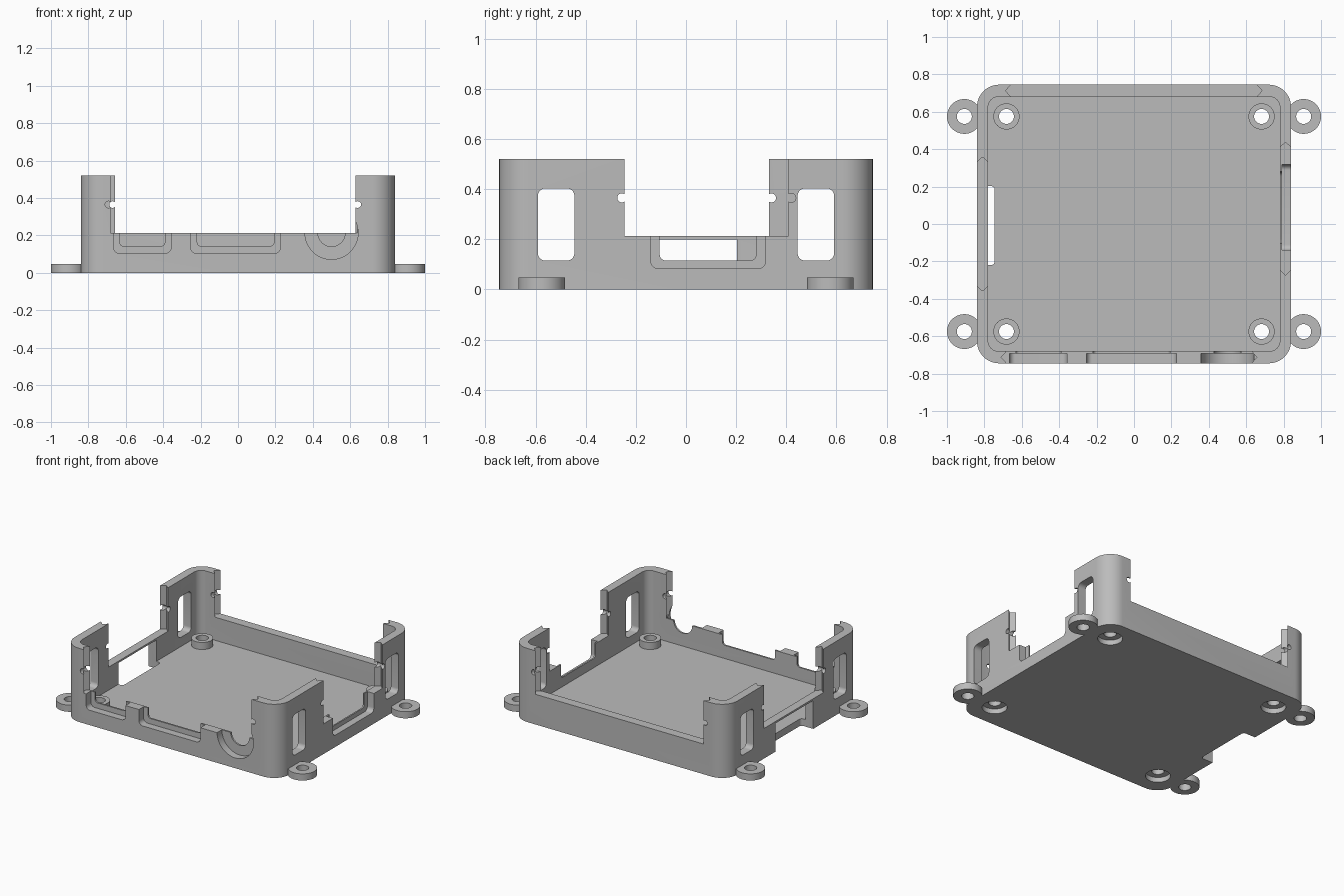
import bpy, bmesh, math

cube = bpy.data.objects.get("Cube")
if cube:
    bpy.data.objects.remove(cube, do_unlink=True)

grey = bpy.data.materials.new("plain_grey")
grey.use_nodes = True
grey.diffuse_color = (0.5, 0.5, 0.5, 1)
grey.node_tree.nodes["Principled BSDF"].inputs["Base Color"].default_value = (0.5, 0.5, 0.5, 1)

OX, OY, IX, IY = 0.84, 0.745, 0.78, 0.68      # outer and inner half sizes
TOP, RIM, FLOOR = 0.52, 0.213, 0.05
HOLE_X, LUG_X, HOLE_Y = 0.682, 0.907, 0.575


def rounded(u0, u1, v0, v1, r, n=8):
    """Rounded rectangle outline."""
    pts = []
    corners = [(u1 - r, v1 - r), (u0 + r, v1 - r), (u0 + r, v0 + r), (u1 - r, v0 + r)]
    for q, (cu, cv) in enumerate(corners):
        for i in range(n + 1):
            a = (q + i / n) * math.pi / 2
            pts.append((cu + r * math.cos(a), cv + r * math.sin(a)))
    return pts


def circle(u, v, r, n=40):
    return [(u + r * math.cos(2 * math.pi * i / n), v + r * math.sin(2 * math.pi * i / n))
            for i in range(n)]


def prism(name, pts, axis, lo, hi):
    """Extrude an outline along an axis."""
    place = {"x": lambda u, v, t: (t, u, v),
             "y": lambda u, v, t: (u, t, v),
             "z": lambda u, v, t: (u, v, t)}[axis]
    bm = bmesh.new()
    a = [bm.verts.new(place(u, v, lo)) for u, v in pts]
    b = [bm.verts.new(place(u, v, hi)) for u, v in pts]
    bm.faces.new(a)
    bm.faces.new(b)
    for i in range(len(pts)):
        j = (i + 1) % len(pts)
        bm.faces.new((a[i], a[j], b[j], b[i]))
    bmesh.ops.recalc_face_normals(bm, faces=bm.faces)
    mesh = bpy.data.meshes.new(name)
    bm.to_mesh(mesh)
    bm.free()
    obj = bpy.data.objects.new(name, mesh)
    bpy.context.scene.collection.objects.link(obj)
    obj.data.materials.append(grey)
    return obj


def carve(obj, cutters):
    """Subtract the cutters, then remove them."""
    for c in cutters:
        c.hide_render = True
        m = obj.modifiers.new("cut", "BOOLEAN")
        m.operation, m.solver, m.object = "DIFFERENCE", "EXACT", c
    bpy.context.view_layer.update()
    graph = bpy.context.evaluated_depsgraph_get()
    mesh = bpy.data.meshes.new_from_object(obj.evaluated_get(graph))
    obj.modifiers.clear()
    obj.data = mesh
    for c in cutters:
        bpy.data.objects.remove(c, do_unlink=True)


def smooth(obj):
    bpy.ops.object.select_all(action="DESELECT")
    obj.select_set(True)
    bpy.context.view_layer.objects.active = obj
    bpy.ops.object.shade_smooth_by_angle(angle=math.radians(30))


# Case: floor and walls
case = prism("case_body", rounded(-OX, OX, -OY, OY, 0.12, 12), "z", 0, TOP)
cuts = [prism("cavity", rounded(-IX, IX, -IY, IY, 0.055), "z", FLOOR, 1)]

# Large wall openings with grooved ends and snap holes
GROOVE = 0.03
for axis, side, a, b in (("y", -1, -0.68, 0.627), ("y", 1, -0.657, 0.655),
                         ("x", -1, -0.328, 0.328), ("x", 1, -0.243, 0.407)):
    mid = side * ((OY + IY) if axis == "y" else (OX + IX)) / 2
    half = 0.033
    outline = [(a, mid - 0.1), (a, mid - half), (a - GROOVE, mid), (a, mid + half),
               (a, mid + 0.1), (b, mid + 0.1), (b, mid + half), (b + GROOVE, mid),
               (b, mid - half), (b, mid - 0.1)]
    if axis == "x":
        outline = [(v, u) for u, v in outline]
    cuts.append(prism("opening", outline, "z", RIM, 1))
    for u in (a - 0.013, b + 0.013):
        cuts.append(prism("snap", circle(u, 0.365, 0.018, 20), axis, mid - 0.08, mid + 0.08))

# Front ports: wide outer recess and smaller inner hole
for u0, u1, inset in ((-0.665, -0.358, 0.033), (-0.253, 0.227, 0.035)):
    cuts.append(prism("recess", rounded(u0, u1, 0.105, 0.4, 0.03), "y", -0.9, -0.692))
    cuts.append(prism("port", rounded(u0 + inset, u1 - inset, 0.143, 0.4, 0.02),
                      "y", -0.9, -0.6))
cuts.append(prism("round_recess", circle(0.5, RIM + 0.001, 0.142, 48), "y", -0.9, -0.692))
cuts.append(prism("round_port", circle(0.5, RIM + 0.001, 0.073), "y", -0.9, -0.6))

# Right wall port and left wall slot
cuts.append(prism("side_recess", rounded(-0.14, 0.317, 0.083, 0.4, 0.03), "x", 0.79, 1))
cuts.append(prism("side_port", rounded(-0.105, 0.28, 0.115, 0.4, 0.025), "x", 0.7, 1))
cuts.append(prism("slot", rounded(-1, -0.745, -0.22, 0.203, 0.02), "z", -0.1, 0.2))

# Windows in both side walls
for s in (-1, 1):
    u = s * 0.518
    for t in (-OX, OX):
        cuts.append(prism("window", rounded(u - 0.073, u + 0.073, 0.115, 0.403, 0.03),
                          "x", t - 0.1, t + 0.1))

# Screw holes with counterbores underneath
CORNERS = [(sx, sy) for sx in (-1, 1) for sy in (-1, 1)]
for sx, sy in CORNERS:
    x, y = sx * HOLE_X, sy * HOLE_Y
    cuts.append(prism("screw", circle(x, y, 0.04), "z", -0.1, 0.3))
    cuts.append(prism("counterbore", circle(x, y, 0.08), "z", -0.1, 0.035))
carve(case, cuts)
smooth(case)

# Standoffs and mounting lugs at the four corners
for sx, sy in CORNERS:
    label = ("front" if sy < 0 else "back") + ("_left" if sx > 0 else "_right")
    for kind, x, r, lo, hi in (("standoff", HOLE_X, 0.07, FLOOR - 0.005, 0.1),
                               ("lug", LUG_X, 0.093, 0, 0.047)):
        ring = prism(label + "_" + kind, circle(sx * x, sy * HOLE_Y, r, 48), "z", lo, hi)
        carve(ring, [prism("bore", circle(sx * x, sy * HOLE_Y, 0.04), "z", -0.2, 0.3)])
        smooth(ring)
